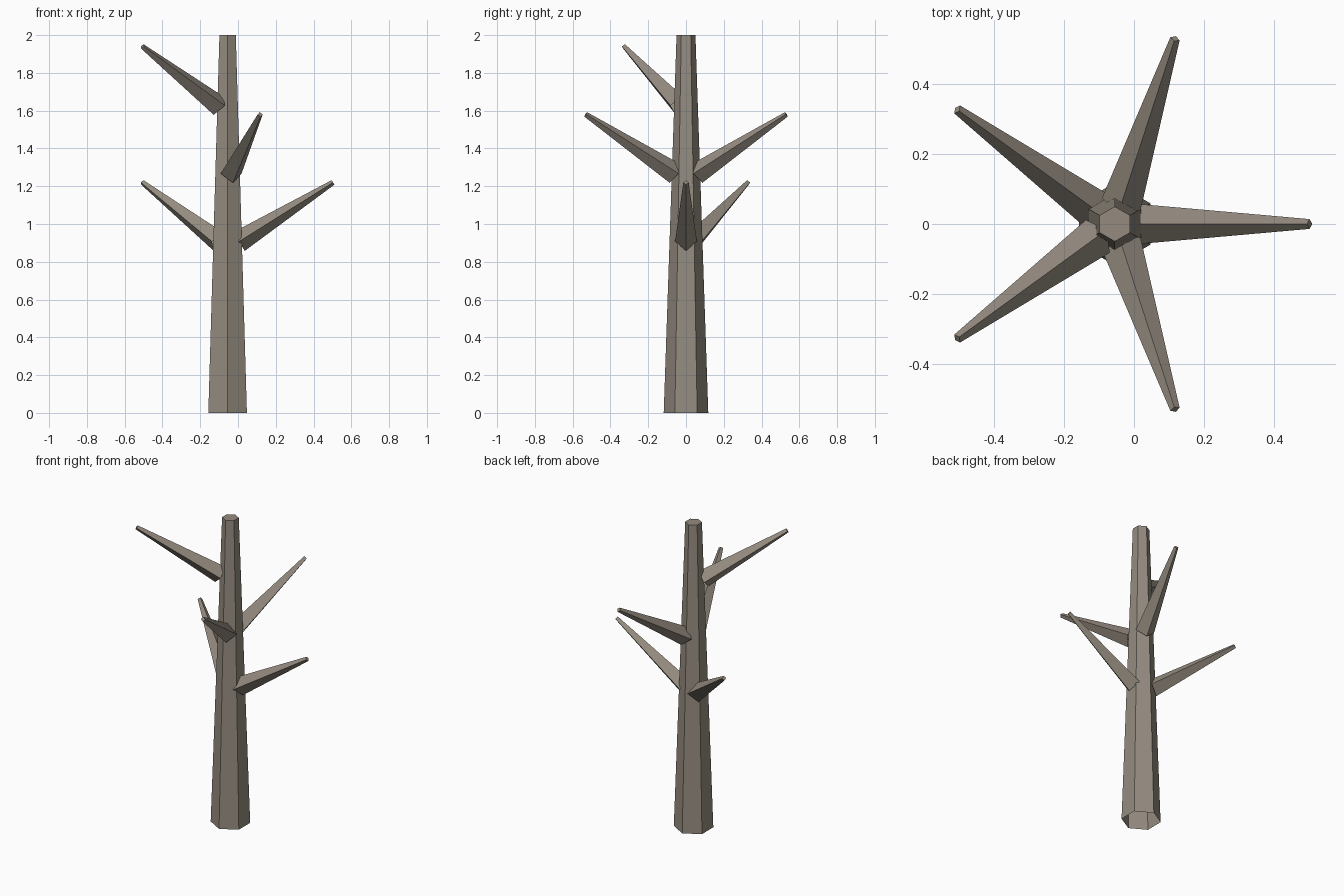
import bpy, math
from mathutils import Vector

if "Cube" in bpy.data.objects:
    bpy.data.objects.remove(bpy.data.objects["Cube"])

CX = -0.055          # trunk axis offset so the whole tree is centred
bark = bpy.data.materials.new("bark")
bark.diffuse_color = (0.30, 0.26, 0.215, 1)
bark.use_nodes = True
bark.node_tree.nodes["Principled BSDF"].inputs["Base Color"].default_value = bark.diffuse_color


def tapered(name, start, end, r0, r1, sides, u):
    """Flat-sided taper, capped at the far end; first corner points along u."""
    axis = (end - start).normalized()
    v = axis.cross(u)
    verts = []
    for centre, r in ((start, r0), (end, r1)):
        for i in range(sides):
            a = 2 * math.pi * i / sides
            verts.append(centre + r * (u * math.cos(a) + v * math.sin(a)))
    faces = [(i, (i + 1) % sides, sides + (i + 1) % sides, sides + i)
             for i in range(sides)]
    faces.append(tuple(range(sides, 2 * sides)))
    mesh = bpy.data.meshes.new(name)
    mesh.from_pydata(verts, [], faces)
    mesh.materials.append(bark)
    obj = bpy.data.objects.new(name, mesh)
    bpy.context.collection.objects.link(obj)
    return obj


# Six-sided trunk, open underneath
tapered("trunk", Vector((CX, 0, 0)), Vector((CX, 0, 2)),
        0.118, 0.05, 6, Vector((0, 1, 0)))

# Five four-sided branches at three height levels
for i, level in enumerate((0, 1, 0, 2, 1)):
    a = math.radians(72 * i)
    out = Vector((math.cos(a), math.sin(a), 0))
    side = Vector((-math.sin(a), math.cos(a), 0))
    base = Vector((CX, 0, 0.907 + 0.36 * level)) + out * 0.06
    tip = Vector((CX, 0, 1.22 + 0.36 * level)) + out * 0.558
    tapered("branch_%d" % (i + 1), base, tip, 0.058, 0.014, 4, side)
